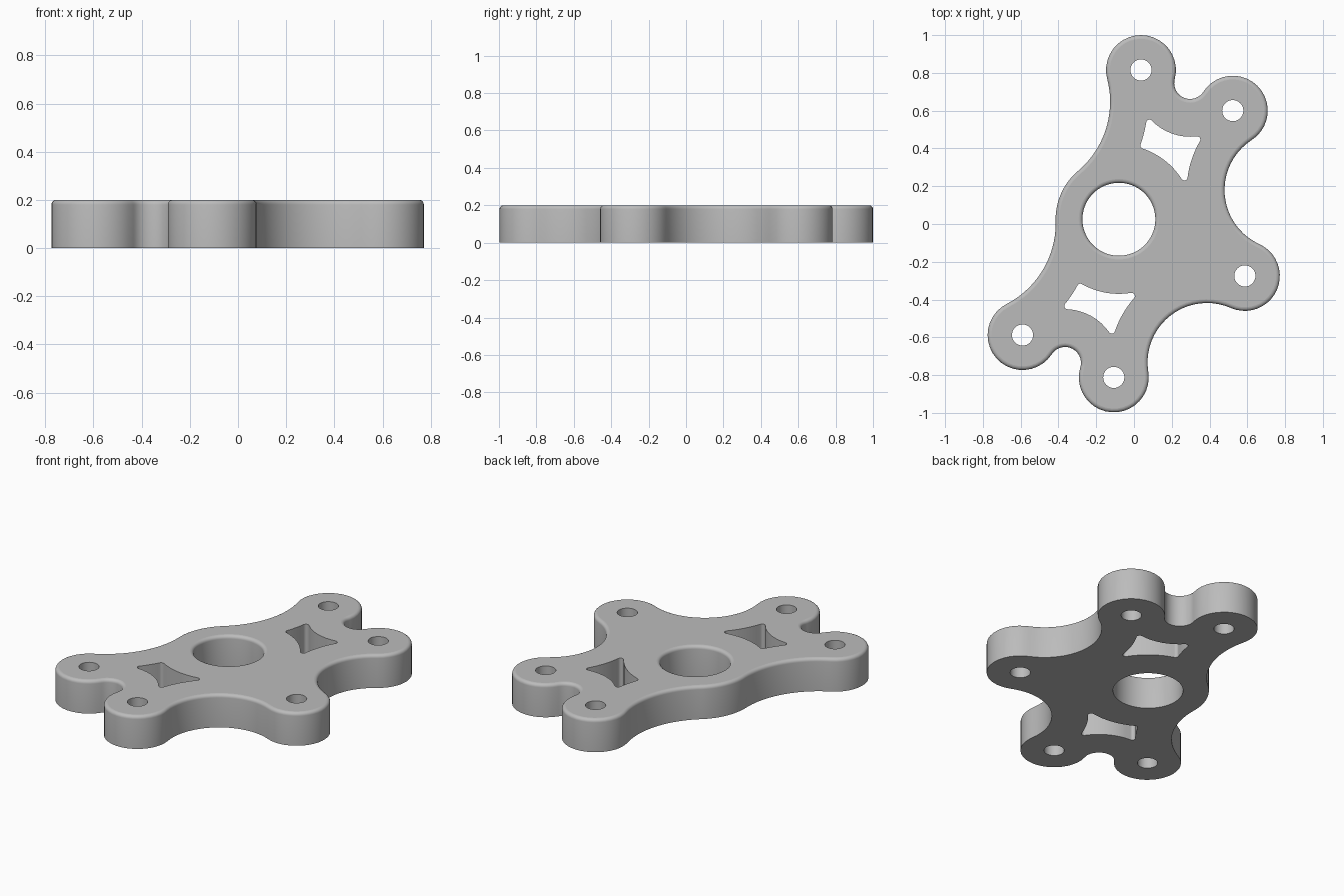
import bpy, bmesh, math
from mathutils import Vector

if "Cube" in bpy.data.objects:
    bpy.data.objects.remove(bpy.data.objects["Cube"])

HEIGHT, ROUND = 0.2, 0.02
BOSS_R, HOLE_R, WEB = 0.185, 0.056, 0.2


def touching(a, b, r, hint):
    """Circle of radius r touching circles a and b from outside, on the side of the hint."""
    ca, cb, ra, rb = a[0], b[0], a[1] + r, b[1] + r
    d = (cb - ca).length
    u = (cb - ca) / d
    t = (ra * ra - rb * rb + d * d) / (2 * d)
    h = math.sqrt(max(ra * ra - t * t, 0))
    side = Vector((-u.y, u.x)) * h
    options = [ca + u * t + side, ca + u * t - side]
    return min(options, key=lambda p: (p - Vector(hint)).length), r


def arc_chain(circles, steps=20):
    """Closed outline along circles that touch; even ones bulge out, odd ones curve in."""
    pts = []
    n = len(circles)
    for i, (c, r) in enumerate(circles):
        before, after = circles[i - 1][0] - c, circles[(i + 1) % n][0] - c
        start = math.atan2(before.y, before.x)
        sweep = (math.atan2(after.y, after.x) - start) % (2 * math.pi)
        if i % 2:
            sweep -= 2 * math.pi
        for k in range(steps):
            a = start + sweep * k / steps
            pts.append(c + Vector((math.cos(a), math.sin(a))) * r)
    return pts


def ring(c, r, steps):
    return [c + Vector((math.cos(a), math.sin(a))) * r
            for a in (2 * math.pi * k / steps for k in range(steps))]


# Bosses, central hub and the hollows between them
def boss(x, y):
    return Vector((x, y)), BOSS_R


A, B, C = boss(0.037, 0.815), boss(0.523, 0.6), boss(0.587, -0.275)
D, E = boss(-0.107, -0.812), boss(-0.59, -0.588)
hub = (Vector((-0.08, 0.025)), 0.335)
left_top = touching(A, hub, 0.48, (-0.6, 0.64))
left_low = touching(E, hub, 0.48, (-0.9, -0.1))
notch_low = touching(E, D, 0.084, (-0.34, -0.75))
right_low = touching(D, C, 0.315, (0.39, -0.73))
right_top = touching(C, B, 0.315, (0.79, 0.18))
notch_top = touching(B, A, 0.084, (0.3, 0.74))
outline = [A, left_top, hub, left_low, E, notch_low, D, right_low,
           C, right_top, B, notch_top]


def outer(inset):
    return arc_chain([(c, r + inset if i % 2 else r - inset)
                      for i, (c, r) in enumerate(outline)])


def window(sides, hints):
    """Four-sided cutout that keeps an even web to its neighbours, with small round corners."""
    chain = []
    for i, s in enumerate(sides):
        chain += [touching(sides[i - 1], s, 0.017, hints[i]), s]
    return arc_chain(chain, 8)


def grown(c):
    return c[0], c[1] + WEB


hub_side = (hub[0], 0.395)
window_top = window([grown(left_top), hub_side, grown(right_top), grown(notch_top)],
                    [(0.08, 0.52), (0.04, 0.41), (0.27, 0.24), (0.34, 0.43)])
window_low = window([grown(left_low), grown(notch_low), grown(right_low), hub_side],
                    [(-0.28, -0.32), (-0.32, -0.39), (-0.09, -0.52), (0.0, -0.37)])

# Height and inset of each level of a wall with a rounded top edge
rounded = [(0, 0), (HEIGHT - ROUND, 0)]
for k in range(1, 6):
    a = math.pi / 2 * k / 5
    rounded.append((HEIGHT - ROUND + ROUND * math.sin(a), ROUND * (1 - math.cos(a))))
straight = [(0, 0), (HEIGHT, 0)]

bm = bmesh.new()
bottom_edges, top_edges = [], []


def wall(shape, levels):
    """Wall through the levels; shape(inset) gives the outline."""
    loops = [[bm.verts.new((p.x, p.y, z)) for p in shape(d)] for z, d in levels]
    n = len(loops[0])
    for low, high in zip(loops, loops[1:]):
        for i in range(n):
            j = (i + 1) % n
            bm.faces.new((low[i], low[j], high[j], high[i])).smooth = True
    for loop, store in ((loops[0], bottom_edges), (loops[-1], top_edges)):
        store += [bm.edges.get((loop[i], loop[(i + 1) % n])) for i in range(n)]


# Outer wall, central bore, windows and bolt holes
wall(outer, rounded)
wall(lambda d: ring(hub[0], 0.193 + d, 72), rounded)
wall(lambda d: window_top, straight)
wall(lambda d: window_low, straight)
for b in (A, B, C, D, E):
    wall(lambda d: ring(b[0], HOLE_R, 32), straight)

# Flat top and bottom faces
for edges, nz in ((bottom_edges, -1), (top_edges, 1)):
    bmesh.ops.triangle_fill(bm, use_beauty=True, use_dissolve=False,
                            edges=edges, normal=(0, 0, nz))
bmesh.ops.recalc_face_normals(bm, faces=bm.faces)

# Crisp edges on the window corners and hole rims
for e in bm.edges:
    if len(e.link_faces) == 2 and e.calc_face_angle(0) > math.radians(35):
        e.smooth = False

mesh = bpy.data.meshes.new("mounting_plate")
bm.to_mesh(mesh)
bm.free()
plate = bpy.data.objects.new("mounting_plate", mesh)
bpy.context.collection.objects.link(plate)

grey = bpy.data.materials.new("grey_metal")
grey.diffuse_color = (0.5, 0.5, 0.5, 1)
grey.use_nodes = True
grey.node_tree.nodes["Principled BSDF"].inputs["Base Color"].default_value = grey.diffuse_color
mesh.materials.append(grey)
